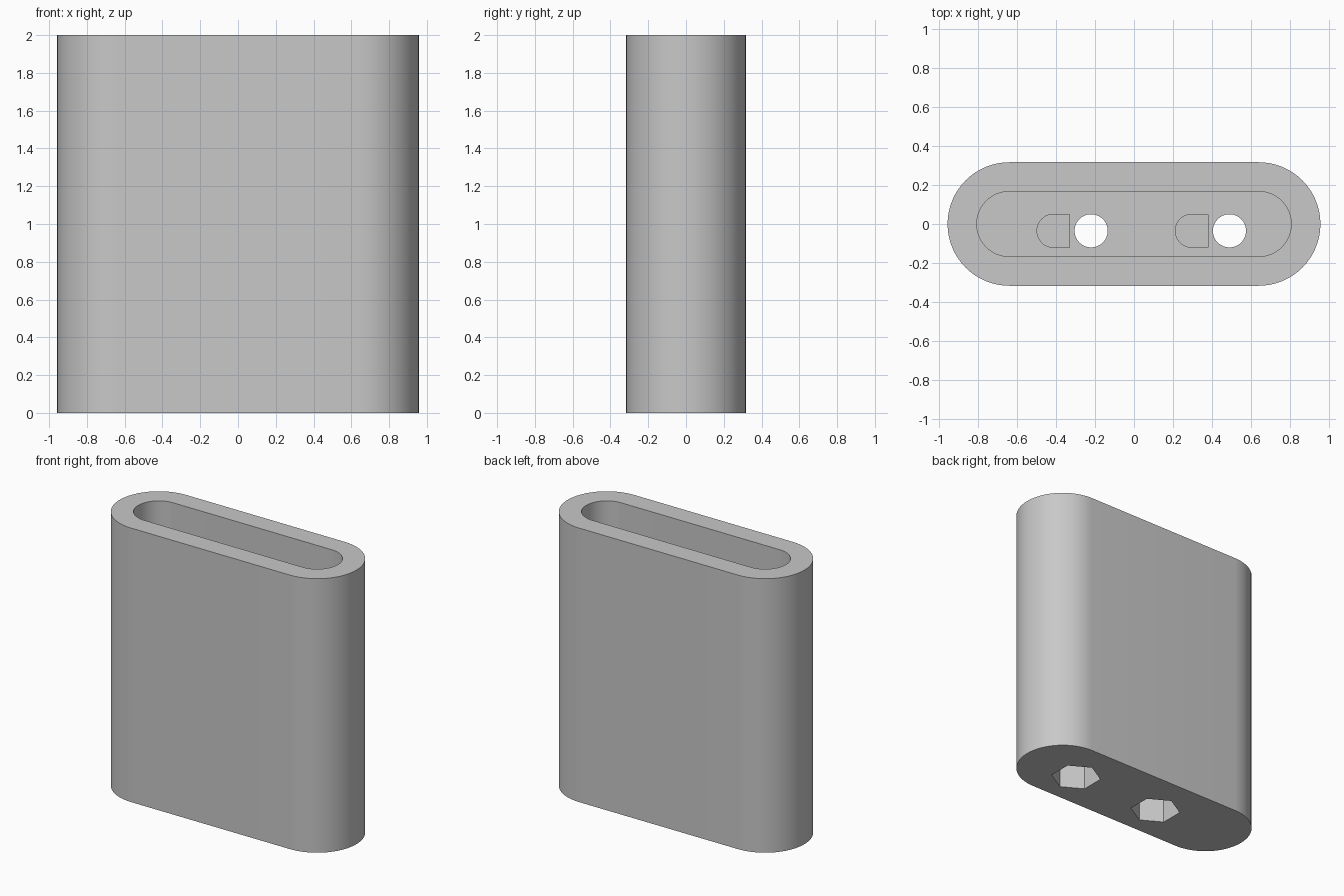
import bpy, bmesh
from math import pi, cos, sin, radians

cube = bpy.data.objects.get("Cube")
if cube:
    bpy.data.objects.remove(cube, do_unlink=True)

# Single plain grey
grey = bpy.data.materials.new("light_grey")
grey.use_nodes = True
colour = (0.58, 0.58, 0.58, 1)
grey.diffuse_color = colour
grey.node_tree.nodes["Principled BSDF"].inputs["Base Color"].default_value = colour


def arc(cx, cy, r, start, end, steps):
    angles = [radians(start + (end - start) * i / steps) for i in range(steps + 1)]
    return [(cx + r * cos(a), cy + r * sin(a)) for a in angles]


def stadium(half_straight, r):
    return arc(half_straight, 0, r, -90, 90, 32) + arc(-half_straight, 0, r, 90, 270, 32)


def prism(name, outline, bottom, top):
    bm = bmesh.new()
    face = bm.faces.new([bm.verts.new((x, y, bottom)) for x, y in outline])
    extruded = bmesh.ops.extrude_face_region(bm, geom=[face])["geom"]
    verts = [v for v in extruded if isinstance(v, bmesh.types.BMVert)]
    bmesh.ops.translate(bm, verts=verts, vec=(0, 0, top - bottom))
    bmesh.ops.recalc_face_normals(bm, faces=bm.faces)
    mesh = bpy.data.meshes.new(name)
    bm.to_mesh(mesh)
    bm.free()
    mesh.materials.append(grey)
    obj = bpy.data.objects.new(name, mesh)
    bpy.context.collection.objects.link(obj)
    return obj


HEIGHT, FLOOR, NUT_TOP = 2.0, 0.4, 0.25
STRAIGHT, HOLE_Y, HOLE_R = 0.64, -0.035, 0.085

body = prism("sleeve_body", stadium(STRAIGHT, 0.317), 0, HEIGHT)

# Pocket, then hexagonal nut seat, bore and rounded notch for each fastener
cutters = [prism("pocket_cutter", stadium(STRAIGHT, 0.167), FLOOR, HEIGHT + 0.1)]
for x in (-0.22, 0.49):
    hexagon = arc(x, HOLE_Y, 0.17, 30, 330, 5)
    bore = arc(x, HOLE_Y, HOLE_R, 0, 352.5, 47)
    flat = x - 0.11
    notch = arc(x - 0.193, HOLE_Y, HOLE_R, 90, 270, 24)
    notch += [(flat, HOLE_Y - HOLE_R), (flat, HOLE_Y + HOLE_R)]
    cutters += [
        prism("nut_seat_cutter", hexagon, -0.1, NUT_TOP),
        prism("bore_cutter", bore, NUT_TOP - 0.1, FLOOR + 0.1),
        prism("notch_cutter", notch, FLOOR - 0.06, FLOOR + 0.1),
    ]

for cutter in cutters:
    cutter.hide_render = True
    cut = body.modifiers.new(cutter.name, "BOOLEAN")
    cut.operation = "DIFFERENCE"
    cut.solver = "EXACT"
    cut.object = cutter

# Bake the cuts and smooth the curved walls
bpy.ops.object.select_all(action="DESELECT")
bpy.context.view_layer.objects.active = body
body.select_set(True)
bpy.ops.object.convert(target="MESH")
for cutter in cutters:
    bpy.data.objects.remove(cutter, do_unlink=True)
bpy.ops.object.shade_smooth_by_angle(angle=radians(30))
